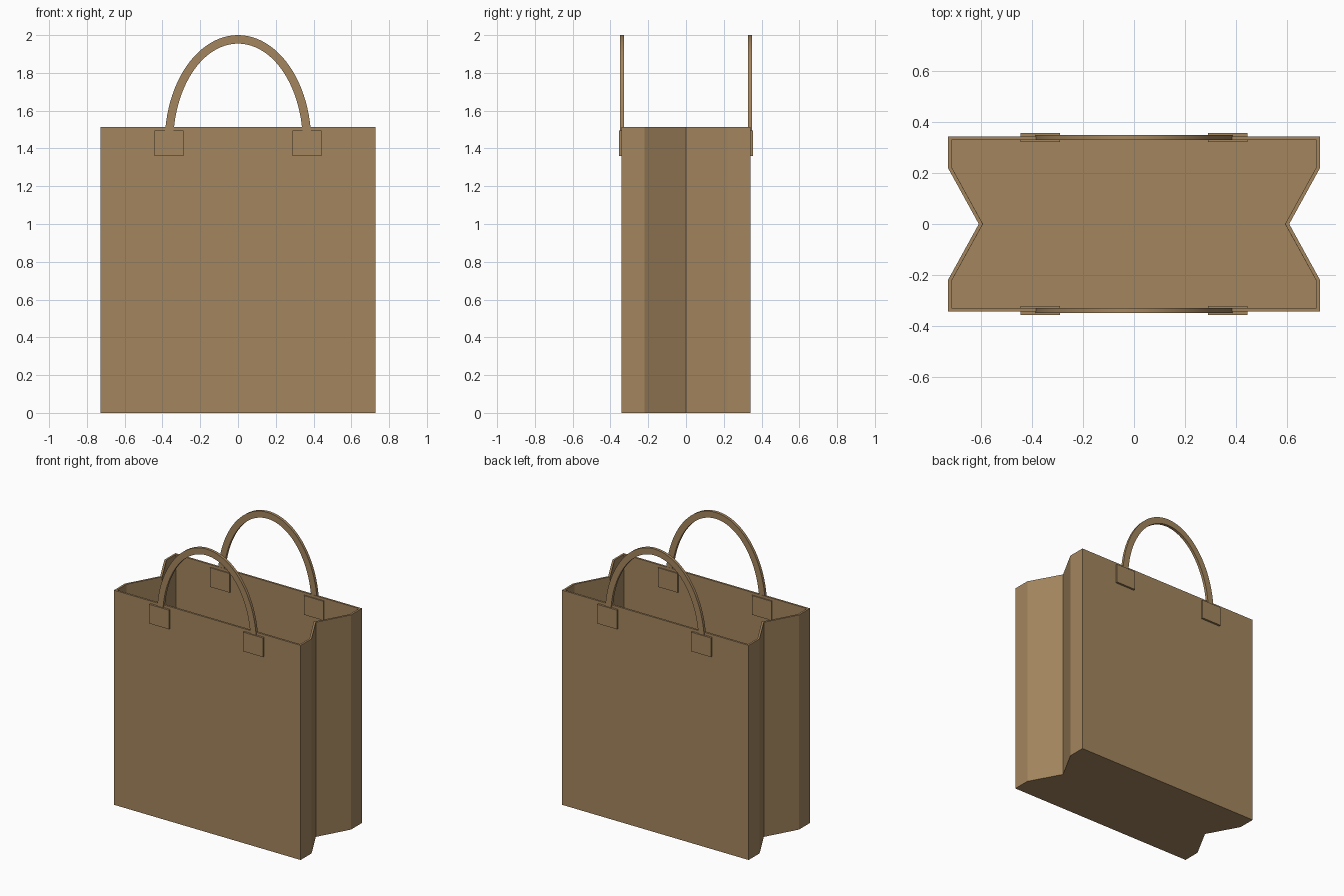
import bpy
import bmesh
from math import sin, cos, pi, radians
from mathutils import Vector

cube = bpy.data.objects.get("Cube")
if cube:
    bpy.data.objects.remove(cube, do_unlink=True)

# Kraft paper colour
paper = bpy.data.materials.new("kraft_brown")
paper.use_nodes = True
colour = (0.37, 0.235, 0.112, 1)
paper.diffuse_color = colour
paper.node_tree.nodes["Principled BSDF"].inputs["Base Color"].default_value = colour

HALF_X, HALF_Y, HEIGHT = 0.728, 0.342, 1.513
FOLD_X, FOLD_Y = 0.607, 0.22


def add_object(name, bm):
    mesh = bpy.data.meshes.new(name)
    bm.to_mesh(mesh)
    bm.free()
    mesh.materials.append(paper)
    obj = bpy.data.objects.new(name, mesh)
    bpy.context.collection.objects.link(obj)
    return obj


# Bag: floor and walls with inward folded sides, given paper thickness
def make_bag():
    right = [(HALF_X, -HALF_Y), (HALF_X, -FOLD_Y), (FOLD_X, 0),
             (HALF_X, FOLD_Y), (HALF_X, HALF_Y)]
    outline = right + [(-x, -y) for x, y in right]
    bm = bmesh.new()
    low = [bm.verts.new((x, y, 0)) for x, y in outline]
    high = [bm.verts.new((x, y, HEIGHT)) for x, y in outline]
    bm.faces.new(low[::-1])
    for i in range(len(low)):
        j = (i + 1) % len(low)
        bm.faces.new((low[i], low[j], high[j], high[i]))
    bag = add_object("bag_body", bm)
    solid = bag.modifiers.new("paper_thickness", "SOLIDIFY")
    solid.thickness = 0.014
    solid.offset = -1
    solid.use_even_offset = True


# Handle: flat elliptical band ending inside the patches
def make_handle(name, y):
    base, steps, depth = 1.43, 48, 0.02
    bm = bmesh.new()
    rows = []
    for i in range(steps + 1):
        a = pi * i / steps
        rows.append([bm.verts.new((rx * cos(a), y - depth / 2, base + rz * sin(a)))
                     for rx, rz in ((0.388, 0.57), (0.343, 0.525))])
    for a, b in zip(rows, rows[1:]):
        bm.faces.new((a[0], a[1], b[1], b[0]))
    grown = bmesh.ops.extrude_face_region(bm, geom=bm.faces[:])
    moved = [g for g in grown["geom"] if isinstance(g, bmesh.types.BMVert)]
    bmesh.ops.translate(bm, verts=moved, vec=Vector((0, depth, 0)))
    bmesh.ops.recalc_face_normals(bm, faces=bm.faces)
    obj = add_object(name, bm)
    bpy.ops.object.select_all(action="DESELECT")
    obj.select_set(True)
    bpy.context.view_layer.objects.active = obj
    bpy.ops.object.shade_smooth_by_angle(angle=radians(30))


# Patch: small block that clamps a handle end to the wall
def make_patch(name, x, y):
    bm = bmesh.new()
    bmesh.ops.create_cube(bm, size=1)
    bmesh.ops.scale(bm, verts=bm.verts, vec=(0.154, 0.036, 0.135))
    bmesh.ops.translate(bm, verts=bm.verts, vec=(x, y, 1.427))
    add_object(name, bm)


make_bag()
for face, side in (("front", -1), ("back", 1)):
    make_handle(face + "_handle", side * 0.339)
    for hand, way in (("left", 1), ("right", -1)):
        make_patch(f"{face}_{hand}_patch", way * 0.366, side * 0.338)
